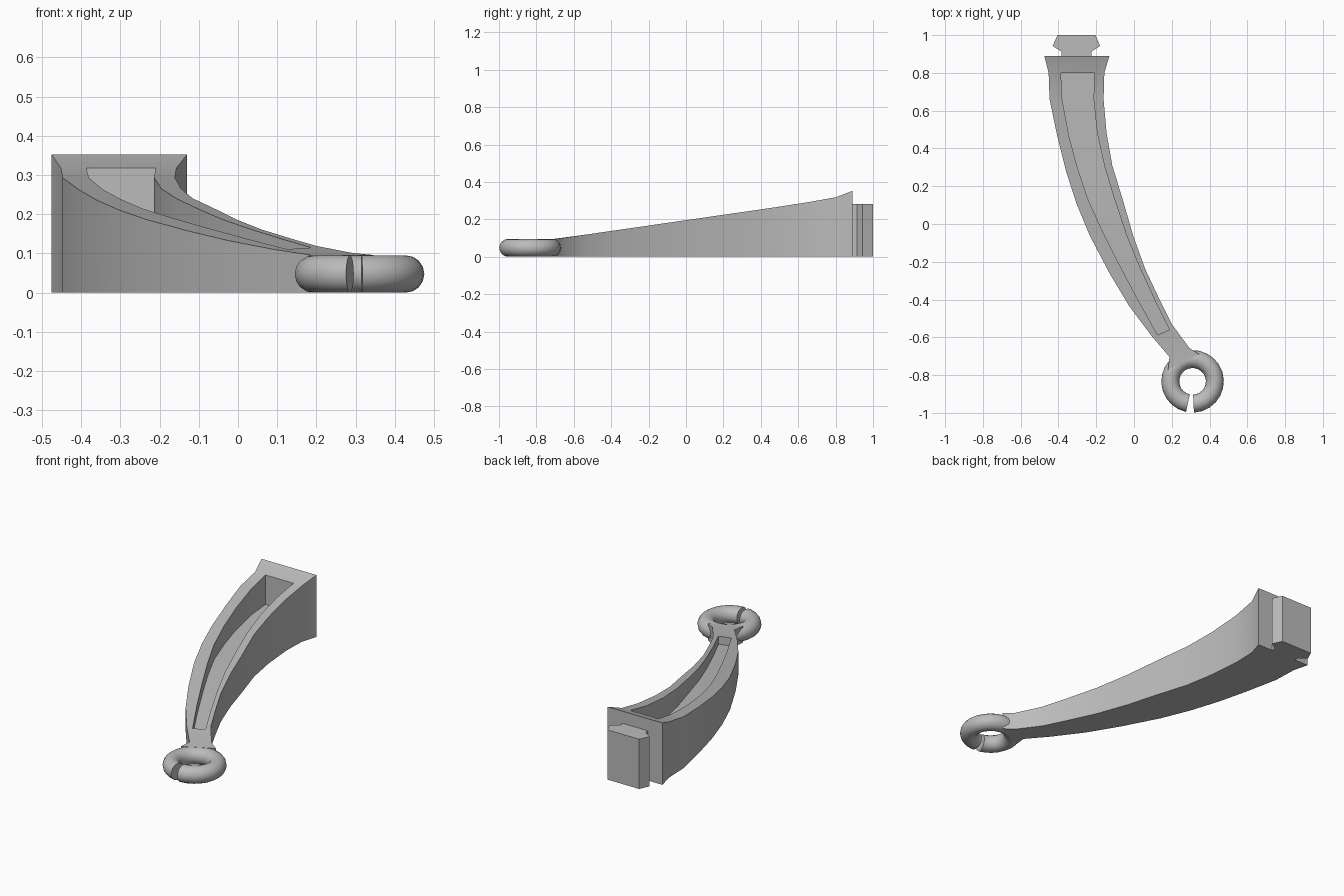
import bpy, bmesh, math

if "Cube" in bpy.data.objects:
    bpy.data.objects.remove(bpy.data.objects["Cube"])

grey = bpy.data.materials.new("plain grey")
grey.diffuse_color = (0.5, 0.5, 0.5, 1)
grey.use_nodes = True
grey.node_tree.nodes["Principled BSDF"].inputs["Base Color"].default_value = grey.diffuse_color


def finish(name, bm, angle=30):
    bmesh.ops.recalc_face_normals(bm, faces=bm.faces)
    me = bpy.data.meshes.new(name)
    bm.to_mesh(me)
    bm.free()
    me.materials.append(grey)
    ob = bpy.data.objects.new(name, me)
    bpy.context.collection.objects.link(ob)
    bpy.ops.object.select_all(action='DESELECT')
    ob.select_set(True)
    bpy.context.view_layer.objects.active = ob
    bpy.ops.object.shade_smooth_by_angle(angle=math.radians(angle))


def ramp(y, keys):
    """Piecewise linear height along the arm."""
    for (y0, z0), (y1, z1) in zip(keys, keys[1:]):
        if y <= y1 or y1 == keys[-1][0]:
            return z0 + (z1 - z0) * (y - y0) / (y1 - y0)


RIM = [(-0.8, 0.094), (-0.69, 0.096), (0.6, 0.282), (0.8, 0.318), (0.89, 0.352)]
FLOOR = [(-0.6, 0.065), (0.05, 0.125), (0.8, 0.15)]

# Stations along the arm: outer left, outer right
outer = [((-.475, .89), (-.13, .89)), ((-.452, .80), (-.157, .80)),
         ((-.447, .66), (-.161, .66)), ((-.405, .46), (-.145, .48)),
         ((-.36, .28), (-.115, .31)), ((-.305, .11), (-.057, .12)),
         ((-.235, -.06), (-.005, -.06)), ((-.13, -.26), (.06, -.24)),
         ((-.025, -.435), (.14, -.41)), ((.093, -.593), (.2, -.53)),
         ((.188, -.704), (.293, -.656)), ((.18, -.77), (.345, -.69))]
# Pocket edges for stations 1 to 9: inner left, inner right
inner = [((-.387, .80), (-.21, .80)), ((-.38, .66), (-.214, .66)),
         ((-.345, .47), (-.195, .48)), ((-.30, .30), (-.155, .30)),
         ((-.245, .135), (-.10, .12)), ((-.175, -.02), (-.04, -.06)),
         ((-.09, -.19), (.026, -.22)), ((.015, -.39), (.113, -.41)),
         ((.125, -.587), (.188, -.56))]

# Curved arm with an open pocket in the top
bm = bmesh.new()


def points(rows, height):
    return [[bm.verts.new((x, y, height(y))) for x, y in row] for row in rows]


top = points(outer, lambda y: ramp(y, RIM))
base = points(outer, lambda y: 0)
lip = points(inner, lambda y: ramp(y, RIM))
bed = points(inner, lambda y: ramp(y, FLOOR))
for i in range(len(outer) - 1):
    bm.faces.new((base[i][0], base[i][1], base[i + 1][1], base[i + 1][0]))
    for s in (0, 1):
        bm.faces.new((top[i][s], top[i + 1][s], base[i + 1][s], base[i][s]))
for i in range(len(inner) - 1):
    bm.faces.new((bed[i][0], bed[i][1], bed[i + 1][1], bed[i + 1][0]))
    for s in (0, 1):
        bm.faces.new((lip[i][s], lip[i + 1][s], bed[i + 1][s], bed[i][s]))
        bm.faces.new((top[i + 1][s], top[i + 2][s], lip[i + 1][s], lip[i][s]))
for k in (0, -1):
    bm.faces.new((top[k][0], top[k][1], base[k][1], base[k][0]))
    bm.faces.new((lip[k][0], lip[k][1], bed[k][1], bed[k][0]))
bm.faces.new((top[0][0], top[0][1], top[1][1], lip[0][1], lip[0][0], top[1][0]))
bm.faces.new((top[9][0], lip[8][0], lip[8][1], top[9][1], top[10][1], top[10][0]))
bm.faces.new((top[10][0], top[10][1], top[11][1], top[11][0]))
finish("arm", bm)

# Dovetail tenon on the wide end
bm = bmesh.new()
half = [(.08, .88), (.08, .913), (.126, .943), (.10, 1.0)]
outline = [(-.305 + x, y) for x, y in half] + [(-.305 - x, y) for x, y in reversed(half)]
face = bm.faces.new([bm.verts.new((x, y, 0)) for x, y in outline])
ext = bmesh.ops.extrude_face_region(bm, geom=[face])
for v in ext["geom"]:
    if isinstance(v, bmesh.types.BMVert):
        v.co.z = 0.283
finish("tenon", bm)

# Split ring on the narrow end
bm = bmesh.new()
SEG, SIDES, MAJOR, MINOR = 23, 16, 0.118, 0.0475
loops = []
for i in range(SEG + 1):
    a = math.radians(-87.5 + 345.5 * i / SEG)
    loop = []
    for j in range(SIDES):
        b = 2 * math.pi * j / SIDES
        r = MAJOR + MINOR * math.cos(b)
        loop.append(bm.verts.new((.31 + r * math.cos(a), -.833 + r * math.sin(a),
                                  MINOR + MINOR * math.sin(b))))
    loops.append(loop)
for a, b in zip(loops, loops[1:]):
    for j in range(SIDES):
        k = (j + 1) % SIDES
        bm.faces.new((a[j], a[k], b[k], b[j]))
bm.faces.new(loops[0])
bm.faces.new(loops[-1])
finish("split_ring", bm, 35)
